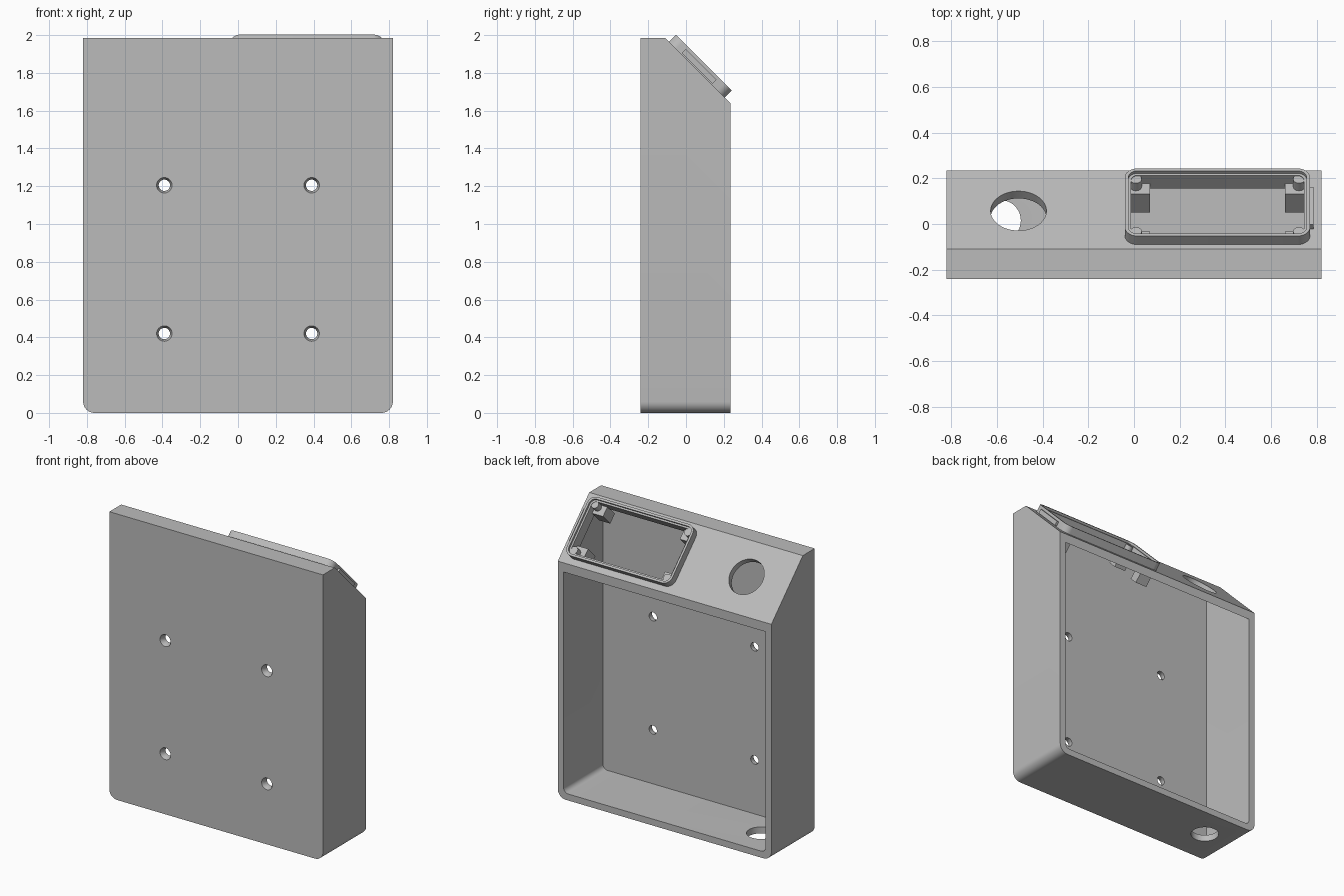
import bpy, bmesh, math
from mathutils import Matrix, Vector

cube = bpy.data.objects.get("Cube")
if cube:
    bpy.data.objects.remove(cube)

# Single grey plastic
grey = bpy.data.materials.new("grey plastic")
grey.use_nodes = True
COLOUR = (0.5, 0.5, 0.5, 1)
grey.diffuse_color = COLOUR
grey.node_tree.nodes["Principled BSDF"].inputs["Base Color"].default_value = COLOUR

# Frame lying on the sloped face: local y runs down the slope, z points outward
SLOPE = Matrix.Translation((0, 0.0575, 1.8175)) @ Matrix.Rotation(-math.pi / 4, 4, "X")
FLAT = Matrix.Identity(4)


def finish(bm, name, matrix=FLAT):
    bmesh.ops.recalc_face_normals(bm, faces=bm.faces)
    bm.transform(matrix)
    mesh = bpy.data.meshes.new(name)
    bm.to_mesh(mesh)
    bm.free()
    mesh.materials.append(grey)
    obj = bpy.data.objects.new(name, mesh)
    bpy.context.collection.objects.link(obj)
    return obj


def round_edges(bm, test, radius, segments=8):
    edges = [e for e in bm.edges if test(e.verts[0].co, e.verts[1].co)]
    bmesh.ops.bevel(bm, geom=edges, offset=radius, segments=segments,
                    profile=0.5, affect="EDGES")


def box(name, x, y, z, matrix=FLAT, radius=0):
    bm = bmesh.new()
    bmesh.ops.create_cube(bm, size=1)
    for v in bm.verts:
        v.co = [lo + (c + 0.5) * (hi - lo) for c, (lo, hi) in zip(v.co, (x, y, z))]
    if radius:
        round_edges(bm, lambda a, b: abs(a.z - b.z) > 1e-4, radius)
    return finish(bm, name, matrix)


def cylinder(name, centre, r1, r2, depth, matrix=FLAT, sides=48):
    bm = bmesh.new()
    bmesh.ops.create_cone(bm, cap_ends=True, segments=sides, radius1=r1, radius2=r2, depth=depth)
    return finish(bm, name, matrix @ Matrix.Translation(centre))


def shell(name, profile, half_width, radius):
    """Side profile swept across x, with both bottom corners rounded."""
    bm = bmesh.new()
    face = bm.faces.new([bm.verts.new((-half_width, y, z)) for y, z in profile])
    swept = bmesh.ops.extrude_face_region(bm, geom=[face])["geom"]
    bmesh.ops.translate(bm, vec=(2 * half_width, 0, 0),
                        verts=[g for g in swept if isinstance(g, bmesh.types.BMVert)])
    floor = min(z for _, z in profile) + 1e-4
    round_edges(bm, lambda a, b: max(a.z, b.z) < floor and abs(a.y - b.y) > 0.1, radius)
    return finish(bm, name)


def combine(target, other, operation):
    mod = target.modifiers.new(operation.lower(), "BOOLEAN")
    mod.operation = operation
    mod.solver = "EXACT"
    mod.object = other
    bpy.context.view_layer.objects.active = target
    bpy.ops.object.modifier_apply(modifier=mod.name)
    bpy.data.objects.remove(other)


# Housing: hollow case, open at the back, sloped at the top
WALL = 0.045
body = shell("housing", [(-0.24, 0), (0.235, 0), (0.235, 1.64), (-0.11, 1.985), (-0.24, 1.985)],
             0.82, 0.06)
inner_sum = 1.875 - WALL * math.sqrt(2)
inner_top = 1.985 - WALL
cavity = shell("cavity", [(-0.24 + WALL, WALL), (0.35, WALL), (0.35, inner_sum - 0.35),
                          (inner_sum - inner_top, inner_top), (-0.24 + WALL, inner_top)],
               0.82 - WALL, 0.035)
combine(body, cavity, "DIFFERENCE")

# Raised rounded display surround
combine(body, box("surround", (-0.04, 0.77), (-0.209, 0.209), (-0.02, 0.053), SLOPE, 0.055), "UNION")
combine(body, box("window", (-0.013, 0.743), (-0.182, 0.182), (-0.08, 0.1), SLOPE, 0.03), "DIFFERENCE")
combine(body, box("recess", (-0.025, 0.755), (-0.194, 0.194), (0.038, 0.1), SLOPE, 0.04), "DIFFERENCE")

# Round openings in the slope and the floor
combine(body, cylinder("button_hole", (-0.505, 0, 0), 0.122, 0.122, 0.2, SLOPE), "DIFFERENCE")
combine(body, cylinder("cable_hole", (-0.585, 0.015, 0.02), 0.09, 0.09, 0.2), "DIFFERENCE")

# Countersunk mounting holes through the front plate
FORWARD = Matrix.Rotation(math.pi / 2, 4, "X")
for x in (-0.39, 0.39):
    for z in (0.42, 1.205):
        place = Matrix.Translation((x, -0.24, z)) @ FORWARD
        combine(body, cylinder("screw_hole", (0, 0, 0), 0.03, 0.03, 0.2, place, 32), "DIFFERENCE")
        combine(body, cylinder("countersink", (0, 0, 0), 0.03, 0.052, 0.05, place, 32), "DIFFERENCE")

parts = [body]
# Mounting blocks and round posts in the window corners
for side, x, post_x in (("right", (-0.018, 0.07), 0.008), ("left", (0.66, 0.748), 0.722)):
    for end, sign in (("upper", -1), ("lower", 1)):
        y = sorted((sign * 0.115, sign * 0.187))
        parts.append(box(f"{end}_{side}_block", x, y, (-0.125, -0.012), SLOPE))
        parts.append(cylinder(f"{end}_{side}_post", (post_x, sign * 0.162, 0.01),
                              0.026, 0.026, 0.05, SLOPE, 24))

# Latch rail on the left flank of the surround
parts.append(box("side_latch", (0.765, 0.785), (-0.118, 0.112), (0.005, 0.035), SLOPE))

# Soft shading on rounded corners only
bpy.ops.object.select_all(action="DESELECT")
for part in parts:
    part.select_set(True)
bpy.context.view_layer.objects.active = body
bpy.ops.object.shade_smooth_by_angle(angle=math.radians(30))
